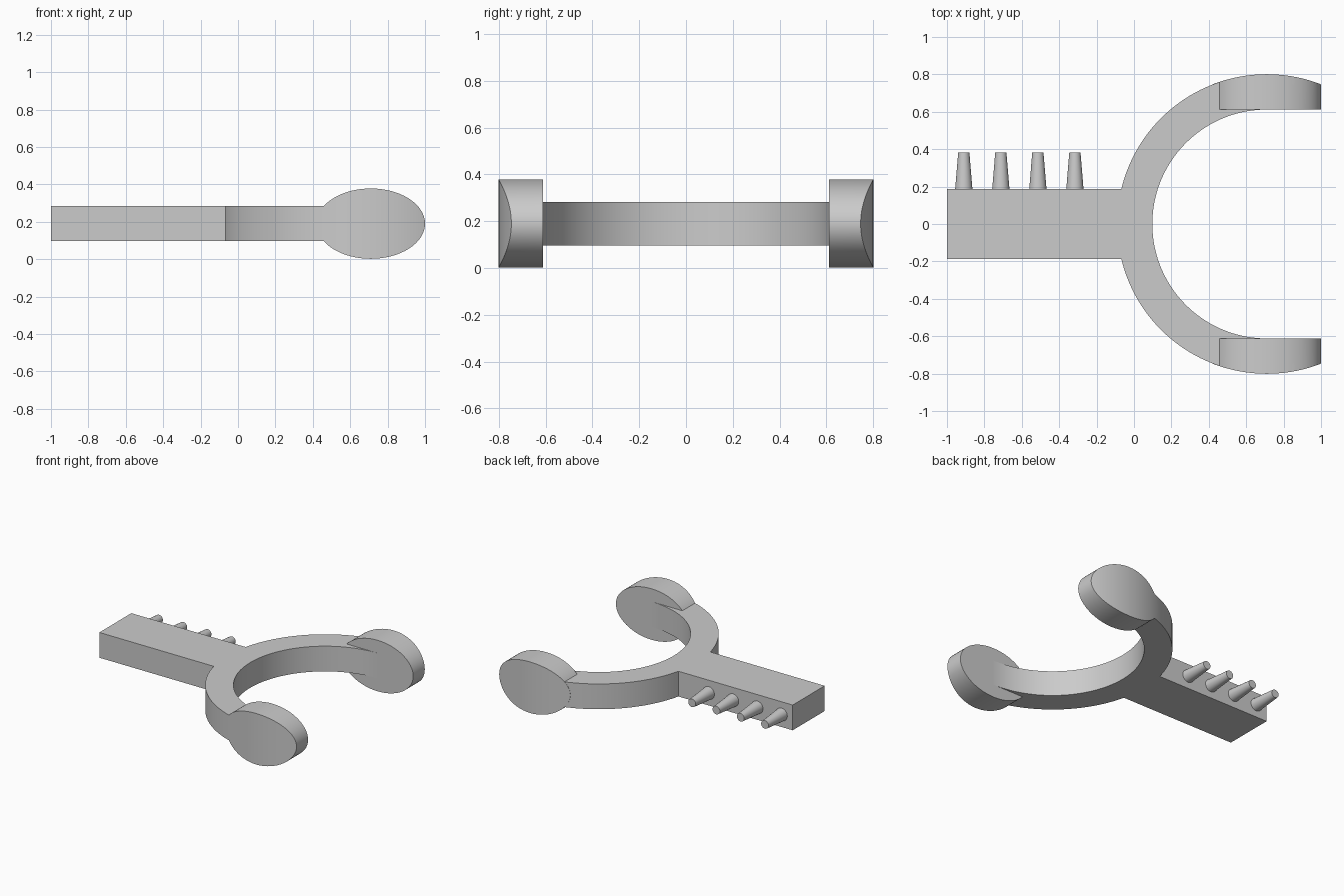
import bpy, bmesh
from math import sin, cos, pi, asin, sqrt, radians
from mathutils import Matrix

if "Cube" in bpy.data.objects:
    bpy.data.objects.remove(bpy.data.objects["Cube"], do_unlink=True)

grey = bpy.data.materials.new("plain_grey")
grey.use_nodes = True
grey.diffuse_color = (0.6, 0.6, 0.6, 1)
grey.node_tree.nodes["Principled BSDF"].inputs["Base Color"].default_value = (0.6, 0.6, 0.6, 1)

CX, MID = 0.71, 0.19          # fork centre and mid height
R_IN, R_OUT = 0.612, 0.8      # fork radii
HALF = 0.186                  # handle half width
THICK = 0.093                 # half thickness of handle and fork


def finish(bm, name):
    bmesh.ops.recalc_face_normals(bm, faces=bm.faces)
    mesh = bpy.data.meshes.new(name)
    bm.to_mesh(mesh)
    bm.free()
    mesh.materials.append(grey)
    obj = bpy.data.objects.new(name, mesh)
    bpy.context.collection.objects.link(obj)
    bpy.ops.object.select_all(action='DESELECT')
    obj.select_set(True)
    bpy.context.view_layer.objects.active = obj
    bpy.ops.object.shade_smooth_by_angle(angle=radians(30))
    return obj


def arc(radius, start, end, n):
    steps = [start + (end - start) * i / n for i in range(n + 1)]
    return [(CX + radius * cos(a), radius * sin(a)) for a in steps]


# Handle and half-ring fork as one extruded outline
join = pi - asin(HALF / R_OUT)
upper = arc(R_OUT, pi / 2, join, 32) + [(-1, HALF)]
lower = [(x, -y) for x, y in reversed(upper)]
outline = upper + lower + arc(R_IN, 1.5 * pi, pi / 2, 72)
bm = bmesh.new()
base = bm.faces.new([bm.verts.new((x, y, MID - THICK)) for x, y in outline])
top = bmesh.ops.extrude_face_region(bm, geom=[base])["geom"]
bmesh.ops.translate(bm, vec=(0, 0, 2 * THICK),
                    verts=[v for v in top if isinstance(v, bmesh.types.BMVert)])
finish(bm, "handle_and_fork")


# Oval pads: flat inside, outer face following the fork's curve
def pad(name, side):
    bm = bmesh.new()
    n = 64
    inner, outer = [], []
    for i in range(n):
        a = 2 * pi * i / n
        dx, z = 0.29 * cos(a), MID + 0.188 * sin(a)
        inner.append(bm.verts.new((CX + dx, side * R_IN, z)))
        outer.append(bm.verts.new((CX + dx, side * sqrt((R_OUT + 0.0008) ** 2 - dx * dx), z)))
    bm.faces.new(inner)
    for i in range(n):
        j = (i + 1) % n
        bm.faces.new((inner[i], inner[j], outer[j], outer[i]))
    # Upright strips across the curved face
    for i in range(n // 2):
        ring = [outer[i], outer[i + 1], outer[-i - 1], outer[-i % n]]
        bm.faces.new(list(dict.fromkeys(ring)))
    finish(bm, name)


pad("back_pad", 1)
pad("front_pad", -1)

# Tapered pegs along the back of the handle
for i in range(4):
    bm = bmesh.new()
    y0, y1 = HALF - 0.01, 0.382
    bmesh.ops.create_cone(
        bm, cap_ends=True, segments=32, radius1=0.047, radius2=0.03, depth=y1 - y0,
        matrix=Matrix.Translation((-0.91 + 0.198 * i, (y0 + y1) / 2, MID))
        @ Matrix.Rotation(-pi / 2, 4, 'X'))
    finish(bm, f"peg_{i + 1}")
